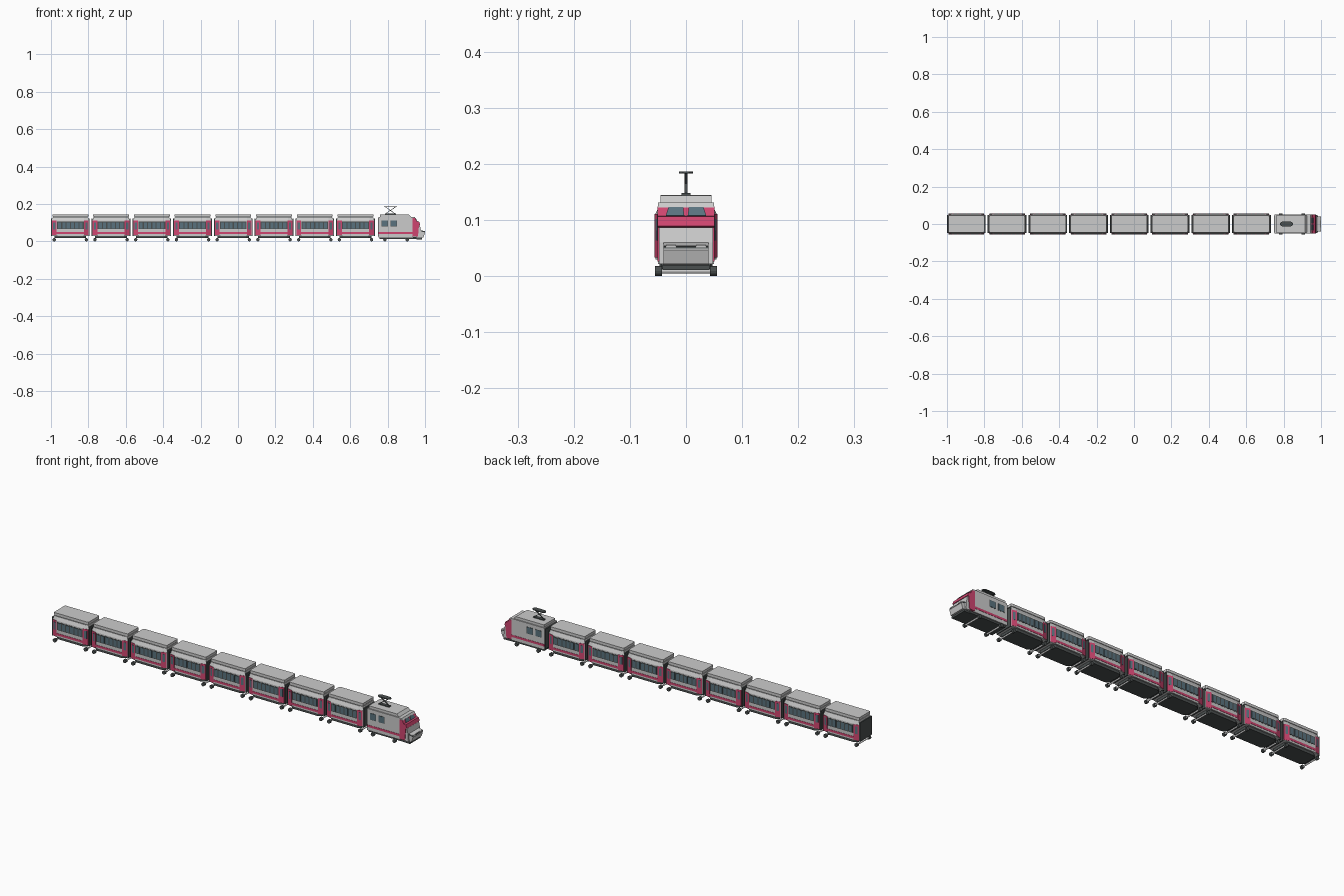
import bpy, bmesh, math
from mathutils import Vector

if "Cube" in bpy.data.objects:
    bpy.data.objects.remove(bpy.data.objects["Cube"])

PITCH, COUNT, CX = 0.2178, 8, -0.8965   # carriage spacing, number, first centre


def mat(name, c):
    m = bpy.data.materials.new(name)
    m.diffuse_color = (*c, 1)
    m.use_nodes = True
    m.node_tree.nodes["Principled BSDF"].inputs["Base Color"].default_value = m.diffuse_color
    return m


GREY = mat("light_grey", (0.52, 0.52, 0.52))
PINK = mat("pink", (0.62, 0.06, 0.16))
DARK = mat("dark_grey", (0.07, 0.08, 0.08))
GLASS = mat("glass", (0.10, 0.17, 0.21))


def finish(name, bm, m, array=False):
    bmesh.ops.recalc_face_normals(bm, faces=bm.faces)
    me = bpy.data.meshes.new(name)
    bm.to_mesh(me)
    bm.free()
    ob = bpy.data.objects.new(name, me)
    bpy.context.collection.objects.link(ob)
    me.materials.append(m)
    if array:
        a = ob.modifiers.new("train", 'ARRAY')
        a.count = COUNT
        a.use_relative_offset = False
        a.use_constant_offset = True
        a.constant_offset_displace = (PITCH, 0, 0)
        ob.location.x = CX
    return ob


def add_prism(bm, lo, hi):
    """Solid between two matching loops of points."""
    a = [bm.verts.new(p) for p in lo]
    b = [bm.verts.new(p) for p in hi]
    bm.faces.new(a)
    bm.faces.new(b)
    n = len(a)
    for i in range(n):
        bm.faces.new((a[i], a[(i + 1) % n], b[(i + 1) % n], b[i]))


def plan(name, pts, z0, z1, m, array=False, top=None):
    bm = bmesh.new()
    add_prism(bm, [(x, y, z0) for x, y in pts], [(x, y, z1) for x, y in (top or pts)])
    return finish(name, bm, m, array)


def side(name, pts, w, m):
    """Profile in x, z extruded across the train."""
    bm = bmesh.new()
    add_prism(bm, [(x, -w, z) for x, z in pts], [(x, w, z) for x, z in pts])
    return finish(name, bm, m)


def boxes(name, spans, m, array=False):
    bm = bmesh.new()
    for x0, x1, y0, y1, z0, z1 in spans:
        loop = [(x0, y0), (x1, y0), (x1, y1), (x0, y1)]
        add_prism(bm, [(*p, z0) for p in loop], [(*p, z1) for p in loop])
    return finish(name, bm, m, array)


def octagon(x, xi, y, yi):
    return [(-xi, -y), (xi, -y), (x, -yi), (x, yi), (xi, y), (-xi, y), (-x, yi), (-x, -yi)]


def wheelset(name, xs, array=False):
    for part, spans, r, m in (("wheels", ((-.055, -.043), (.043, .055)), .009, DARK),
                              ("axles", ((-.043, .043),), .004, GREY)):
        bm = bmesh.new()
        for x in xs:
            for y0, y1 in spans:
                ring = [(x + r * math.cos(i * math.pi / 6), .009 + r * math.sin(i * math.pi / 6))
                        for i in range(12)]
                add_prism(bm, [(a, y0, b) for a, b in ring], [(a, y1, b) for a, b in ring])
        finish(name + "_" + part, bm, m, array)


# Carriage shell, roof, underframe and gangway ends
plan("carriage_body", octagon(.099, .074, .054, .047), .03, .112, GREY, True)
plan("carriage_upper_body", octagon(.099, .074, .054, .047), .112, .129, GREY, True,
     octagon(.095, .074, .046, .043))
plan("carriage_roof", octagon(.096, .090, .045, .042), .132, .145, GREY, True)
plan("carriage_roof_gasket", octagon(.092, .088, .042, .040), .128, .133, DARK, True)
plan("carriage_underframe", octagon(.085, .068, .047, .036), .017, .031, DARK, True)
boxes("carriage_ends", [(s * .098, s * .1035, -.047, .047, .028, .122) for s in (-1, 1)], DARK, True)

# Window band, panes and stripe on both flanks
WX = [-.0575 + i * .023 for i in range(6)]
boxes("carriage_window_band", [(-.072, .072, s * .05, s * .0547, .066, .106) for s in (-1, 1)], DARK, True)
boxes("carriage_windows", [(x - .0085, x + .0085, s * .05, s * .0555, .070, .102)
                           for x in WX for s in (-1, 1)], GLASS, True)
boxes("carriage_stripe", [(-.074, .074, s * .05, s * .0553, .039, .050) for s in (-1, 1)], PINK, True)

# Doors on the tapered corners, with a pane in each
for nm, m, xa, xb, off, z0, z1 in (("carriage_doors", PINK, .073, .098, .0017, .033, .111),
                                   ("carriage_door_windows", GLASS, .080, .092, .0024, .064, .102)):
    bm = bmesh.new()
    for sx in (-1, 1):
        for sy in (-1, 1):
            ya, yb = (.054 - .28 * (x - .074) + off for x in (xa, xb))
            loop = [(sx * x, sy * y) for x, y in ((xa, ya), (xb, yb), (xb, yb - .005), (xa, ya - .005))]
            add_prism(bm, [(*p, z0) for p in loop], [(*p, z1) for p in loop])
    finish(nm, bm, m, True)
wheelset("carriage", (-.086, .086), True)

# Locomotive body, roof and underframe
boxes("locomotive_body", [(.752, .935, -.05, .05, .022, .131)], GREY)
side("locomotive_roof", [(.758, .131), (.926, .131), (.914, .144), (.758, .144)], .045, GREY)
boxes("locomotive_underframe", [(.757, .955, -.044, .044, .013, .024)], DARK)
boxes("locomotive_back", [(.748, .754, -.046, .046, .026, .126)], DARK)
boxes("locomotive_stripe", [(.752, .935, s * .046, s * .0512, .039, .050) for s in (-1, 1)], PINK)
boxes("locomotive_window_frames", [(x - .002, x + .032, s * .046, s * .0506, .079, .113)
                                   for x in (.770, .818) for s in (-1, 1)], DARK)
boxes("locomotive_windows", [(x, x + .030, s * .046, s * .0514, .081, .111)
                             for x in (.770, .818) for s in (-1, 1)], GLASS)
wheelset("locomotive", (.785, .905))

# Cab: pink collar, sloped windscreen, grey nose
side("cab_collar", [(.934, .026), (.962, .026), (.968, .087), (.974, .089), (.968, .106),
                    (.957, .107), (.948, .124), (.934, .124)], .0512, PINK)
side("cab_brow", [(.934, .122), (.950, .122), (.944, .131), (.934, .131)], .05, GREY)
bm = bmesh.new()
for s in (-1, 1):
    lo = [(.9575, s * .003, .107), (.9575, s * .036, .107), (.9495, s * .031, .122), (.9495, s * .005, .122)]
    add_prism(bm, lo, [Vector(p) + Vector((.002, 0, .001)) for p in lo])
finish("windscreen", bm, GLASS)
side("nose_panel", [(.955, .022), (.980, .022), (.978, .060), (.972, .087), (.955, .087)], .048, GREY)
side("nose_block", [(.970, .020), (.992, .022), (1.0, .047), (.996, .055), (.970, .062)], .040, GREY)
side("nose_trim", [(.972, .0535), (.999, .0495), (.999, .053), (.972, .060)], .0405, DARK)
boxes("headlights", [(.99, 1.0, s * .018, s * .036, .0515, .056) for s in (-1, 1)], GREY)
boxes("front_skirt", [(.955, .985, -.042, .042, .011, .020)], DARK)

# Pantograph: base, crossed arms and contact plate
boxes("pantograph_base", [(.785, .845, -.008, .008, .143, .148)], DARK)
bm = bmesh.new()
for s in (-1, 1):
    a, b, t = (.815 - s * .027, .147), (.815 + s * .027, .184), .0022
    loop = [(a[0] - t, a[1]), (a[0] + t, a[1]), (b[0] + t, b[1]), (b[0] - t, b[1])]
    add_prism(bm, [(x, -.003, z) for x, z in loop], [(x, .003, z) for x, z in loop])
finish("pantograph_arms", bm, DARK)
plate = plan("pantograph_plate", octagon(.035, .024, .0125, .005), .183, .187, DARK)
plate.location.x = .815
